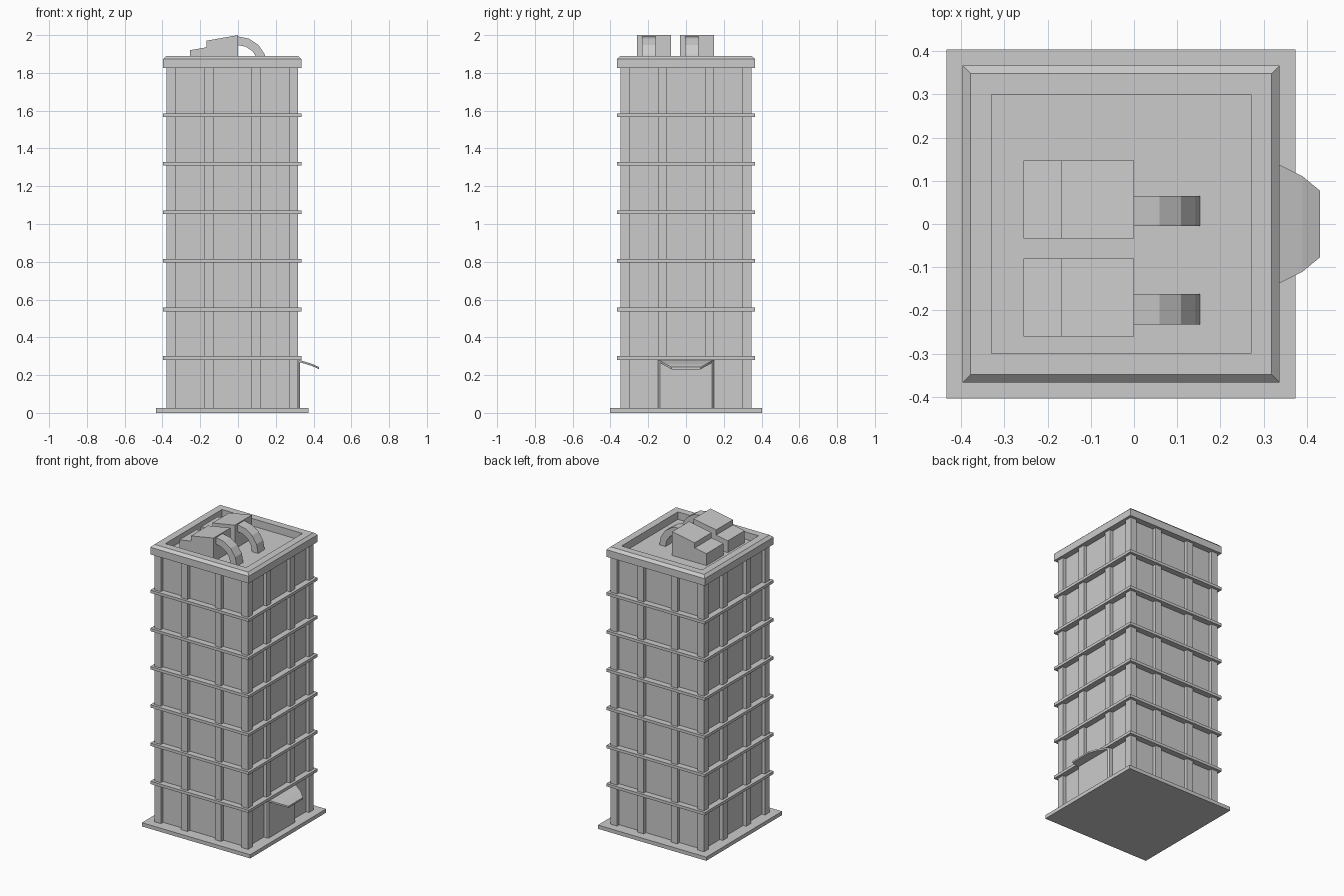
import bpy, math

if "Cube" in bpy.data.objects:
    bpy.data.objects.remove(bpy.data.objects["Cube"])

CX = -0.03  # tower axis


def mesh(name, verts, faces):
    me = bpy.data.meshes.new(name)
    me.from_pydata(verts, [], faces)
    me.update()
    ob = bpy.data.objects.new(name, me)
    bpy.context.collection.objects.link(ob)
    return ob


def box(name, x0, x1, y0, y1, z0, z1):
    v = [(x, y, z) for z in (z0, z1) for x, y in ((x0, y0), (x1, y0), (x1, y1), (x0, y1))]
    return mesh(name, v, [(3, 2, 1, 0), (4, 5, 6, 7), (0, 1, 5, 4), (1, 2, 6, 5), (2, 3, 7, 6), (3, 0, 4, 7)])


def square(name, h, z0, z1):
    return box(name, CX - h, CX + h, -h, h, z0, z1)


def extrude_y(name, prof, y0, y1):
    # profile listed anticlockwise as seen from the front
    n = len(prof)
    v = [(x, y, z) for y in (y0, y1) for x, z in prof]
    f = [tuple(range(n)), tuple(reversed(range(n, 2 * n)))]
    f += [(i, i + n, (i + 1) % n + n, (i + 1) % n) for i in range(n)]
    return mesh(name, v, f)


# base slab and wall core
square("base_slab", 0.403, 0, 0.025)
square("wall_core", 0.325, 0.025, 1.84)

# floor ledges
for i in range(6):
    z = 0.281 + i * 0.257
    square("floor_ledge", 0.366, z, z + 0.019)

# pillars on all four sides; the ground-floor door interrupts two of them
for a in (-0.324, 0.324):
    for b in (-0.324, 0.324):
        box("corner_pillar", CX + a - 0.024, CX + a + 0.024, b - 0.024, b + 0.024, 0.025, 1.83)
for c in (-0.125, 0.125):
    for s in (-1, 1):
        y0, y1 = sorted((s * 0.32, s * 0.348))
        box("face_pillar", CX + c - 0.024, CX + c + 0.024, y0, y1, 0.025, 1.83)
        x0, x1 = sorted((CX + s * 0.32, CX + s * 0.348))
        box("side_pillar", x0, x1, c - 0.024, c + 0.024, 0.285 if s > 0 else 0.025, 1.83)

# parapet: bevelled square ring
rings = [(0.30, 1.825), (0.366, 1.825), (0.366, 1.873), (0.348, 1.89), (0.30, 1.89)]
v = [(CX + sx * h, sy * h, z) for h, z in rings for sx, sy in ((-1, -1), (1, -1), (1, 1), (-1, 1))]
f = []
for r in range(5):
    q = (r + 1) % 5
    f += [(r * 4 + i, r * 4 + (i + 1) % 4, q * 4 + (i + 1) % 4, q * 4 + i) for i in range(4)]
mesh("parapet", v, f)

# door panel with bevelled edge
v = [(x, sy * w, z) for x, w, t in ((0.29, 0.147, 0.281), (0.318, 0.147, 0.281), (0.328, 0.137, 0.27))
     for sy, z in ((-1, 0.025), (1, 0.025), (1, t), (-1, t))]
f = [(3, 2, 1, 0), (8, 9, 10, 11)]
for r in (0, 4):
    f += [(r + i, r + (i + 1) % 4, r + 4 + (i + 1) % 4, r + 4 + i) for i in range(4)]
mesh("door_panel", v, f)

# curved, tapering door canopy
stations = [(0.315, 0.147, 0.281), (0.335, 0.138, 0.277), (0.39, 0.11, 0.26), (0.43, 0.077, 0.242)]
v = []
for x, w, z in stations:
    v += [(x, -w, z - 0.011), (x, w, z - 0.011), (x, w, z), (x, -w, z)]
f = [(3, 2, 1, 0), (12, 13, 14, 15)]
for r in (0, 4, 8):
    f += [(r + i, r + (i + 1) % 4, r + 4 + (i + 1) % 4, r + 4 + i) for i in range(4)]
mesh("door_canopy", v, f)

# two rooftop vent units, each with a curved duct
unit = [(-0.255, 1.835), (0, 1.835), (0, 2.0), (-0.168, 1.97), (-0.168, 1.935), (-0.255, 1.92)]
for y in (-0.17, 0.057):
    extrude_y("vent_unit", unit, y - 0.09, y + 0.09)
    yc = y - 0.027
    v = []
    for k in range(5):
        a = math.radians(22.5 * k)
        for r, s in ((0.107, -1), (0.107, 1), (0.153, 1), (0.153, -1)):
            v.append((r * math.sin(a), yc + s * 0.035, 1.84 + r * math.cos(a)))
    f = [(3, 2, 1, 0), (16, 17, 18, 19)]
    for r in range(0, 16, 4):
        f += [(r + i, r + (i + 1) % 4, r + 4 + (i + 1) % 4, r + 4 + i) for i in range(4)]
    mesh("vent_duct", v, f)
